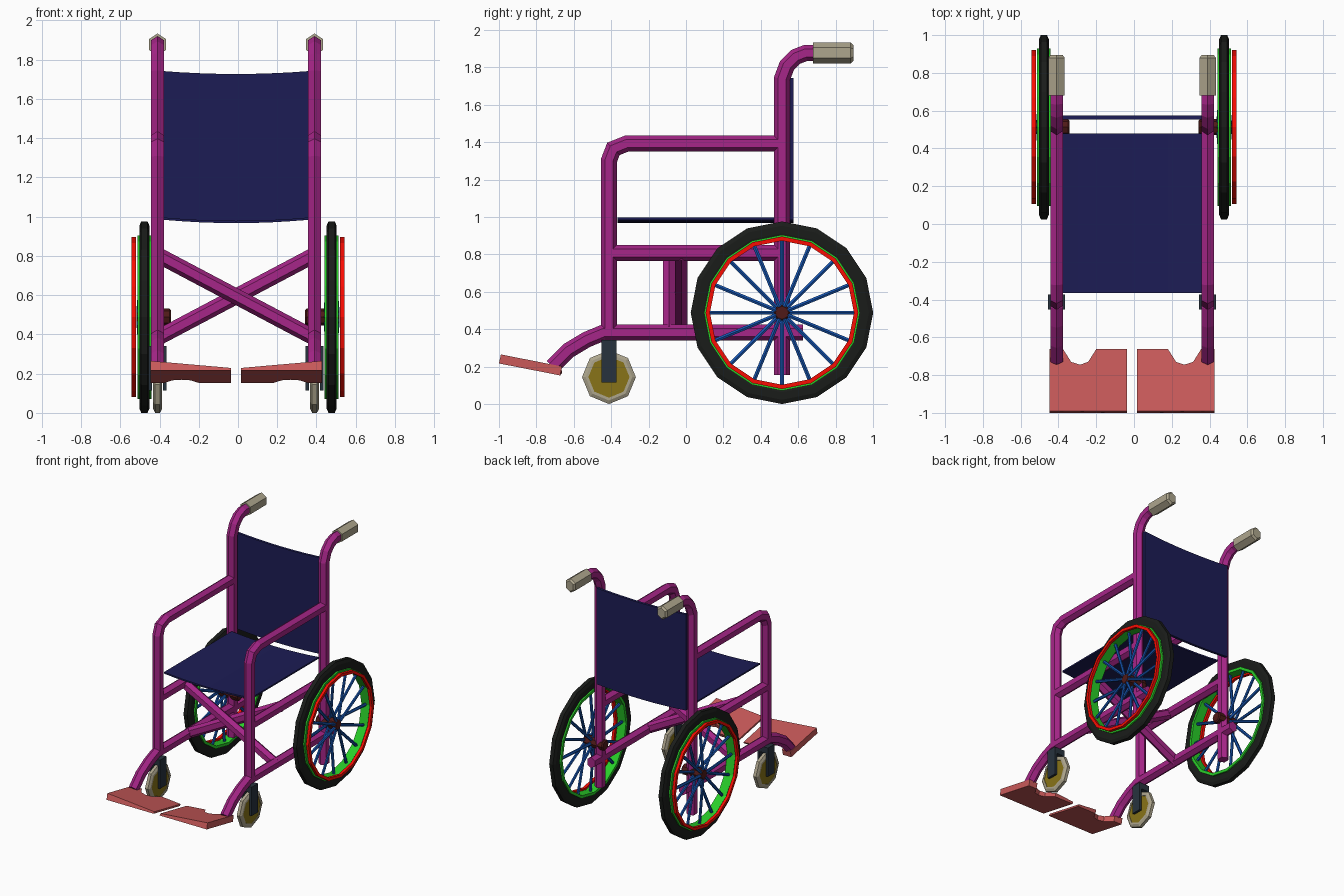
import bpy, bmesh
from math import sin, cos, pi, tau
from mathutils import Vector

if "Cube" in bpy.data.objects:
    bpy.data.objects.remove(bpy.data.objects["Cube"])

OFF = -0.01          # frame mirror plane
HALF = 0.40          # frame half width


def mat(name, rgb):
    m = bpy.data.materials.new(name)
    m.diffuse_color = [(c / 255) ** 2.2 for c in rgb] + [1]
    m.use_nodes = True
    m.node_tree.nodes["Principled BSDF"].inputs["Base Color"].default_value = m.diffuse_color
    return m


FRAME = mat("magenta", (165, 42, 135))
CLOTH = mat("navy", (34, 34, 86))
TYRE = mat("black", (32, 34, 32))
RIM = mat("green", (45, 205, 45))
RED = mat("red", (250, 20, 10))
SPOKE = mat("blue", (28, 85, 175))
HUB = mat("maroon", (80, 32, 30))
FORK = mat("slate", (44, 54, 64))
BEIGE = mat("beige", (172, 164, 140))
OLIVE = mat("olive", (135, 115, 30))
PLATE = mat("rose", (200, 90, 90))


def finish(bm, name, material):
    bmesh.ops.remove_doubles(bm, verts=bm.verts, dist=1e-5)
    bmesh.ops.recalc_face_normals(bm, faces=bm.faces)
    me = bpy.data.meshes.new(name)
    bm.to_mesh(me)
    bm.free()
    me.materials.append(material)
    ob = bpy.data.objects.new(name, me)
    bpy.context.collection.objects.link(ob)
    return ob


def bridge(bm, rings, caps=True, loop=False):
    n = len(rings[0])
    pairs = list(zip(rings, rings[1:])) + ([(rings[-1], rings[0])] if loop else [])
    for a, b in pairs:
        for i in range(n):
            bm.faces.new((a[i], a[(i + 1) % n], b[(i + 1) % n], b[i]))
    if caps:
        bm.faces.new(rings[0])
        bm.faces.new(rings[-1])


def sweep(bm, path, normal, r=0.043, w=0.033, n=6, scales=None):
    """Sweep an n-gon along a planar path with mitred bends."""
    pts, normal = [Vector(p) for p in path], Vector(normal)
    rings = []
    for i, p in enumerate(pts):
        d0 = (p - pts[i - 1]).normalized() if i else (pts[1] - p).normalized()
        d1 = (pts[i + 1] - p).normalized() if i < len(pts) - 1 else d0
        t = (d0 + d1).normalized()
        s = scales[i] if scales else 1
        side = t.cross(normal) * s / t.dot(d0)
        k = w / sin(pi / 3) if n == 6 else w
        rings.append([bm.verts.new(p + side * r * cos(tau * j / n) + normal * s * k * sin(tau * j / n))
                      for j in range(n)])
    bridge(bm, rings)


def tube(name, path, normal=(1, 0, 0), material=FRAME, **kw):
    bm = bmesh.new()
    sweep(bm, path, normal, **kw)
    return finish(bm, name, material)


def lathe(name, profile, centre, n, material):
    """Revolve a closed (radius, x) profile about the x axis."""
    bm = bmesh.new()
    rings = [[bm.verts.new((centre[0] + x, centre[1] + r * cos(tau * k / n), centre[2] + r * sin(tau * k / n)))
              for r, x in profile] for k in range(n)]
    if profile[0][0] == 0:
        for k in range(n):
            a, b = rings[k], rings[(k + 1) % n]
            for i in range(len(profile) - 1):
                bm.faces.new((a[i], a[i + 1], b[i + 1], b[i]))
    else:
        bridge(bm, rings, caps=False, loop=True)
    return finish(bm, name, material)


def disc(r, a, b, bev):
    return [(0, a), (r - bev, a), (r, a + bev), (r, b - bev), (r - bev, b), (0, b)]


def box(bm, lo, hi):
    v = [[bm.verts.new((x, y, z)) for x, y in
          ((lo[0], lo[1]), (hi[0], lo[1]), (hi[0], hi[1]), (lo[0], hi[1]))] for z in (lo[2], hi[2])]
    bridge(bm, v)


def sheet(name, half, sag, section):
    """Sagging cloth: a (y, z) section repeated across x."""
    bm = bmesh.new()
    rings = []
    for i in range(9):
        u = i / 4 - 1
        rings.append([bm.verts.new((OFF + u * half, y, z - sag * (1 - u * u))) for y, z in section])
    bridge(bm, rings)
    return finish(bm, name, CLOTH)


# Cloth seat and backrest
sheet("seat", 0.38, 0.018, [(-0.365, 0.985), (0.478, 0.985), (0.478, 0.997), (-0.365, 0.997)])
sheet("backrest", 0.39, 0.016, [(0.554, 0.985), (0.574, 0.985), (0.574, 1.743), (0.554, 1.743)])

# Folding cross braces
for name, s, y in (("cross_brace_front", 1, -0.09), ("cross_brace_back", -1, -0.025)):
    tube(name, [(OFF - s * HALF, y, 0.805), (OFF + s * HALF, y, 0.382)], (0, 1, 0), r=0.04)

for s, side in ((-1, "left"), (1, "right")):
    x = OFF + s * HALF

    # Side frame tubes
    def rail(name, yz, **kw):
        tube(f"{name}_{side}", [(x, y, z) for y, z in yz], **kw)

    rail("back_post", [(0.513, 0.155), (0.513, 1.738), (0.54, 1.81), (0.586, 1.856), (0.64, 1.877), (0.70, 1.877)])
    rail("armrest", [(-0.412, 0.36), (-0.412, 1.302), (-0.388, 1.364), (-0.316, 1.393), (0.513, 1.393)])
    rail("middle_rail", [(-0.412, 0.808), (0.513, 0.808)])
    rail("lower_rail", [(0.626, 0.382), (-0.44, 0.382), (-0.53, 0.345), (-0.63, 0.285), (-0.715, 0.2)])
    rail("hand_grip", [(0.68, 1.877), (0.88, 1.877), (0.895, 1.877)], material=BEIGE,
         r=0.056, w=0.043, scales=[1, 1, 0.75])

    # Wedge footplate with a notch for the tube
    bm = bmesh.new()
    outline = [(0.026, -0.99), (0.437, -0.99), (0.437, -0.663), (0.365, -0.663), (0.323, -0.73),
               (0.276, -0.745), (0.233, -0.73), (0.19, -0.663), (0.026, -0.663)]
    rings = [[], []]
    for px, py in outline:
        low = 0.217 - 0.196 * (py + 0.99)
        thick = 0.012 + 0.036 * (px - 0.026) / 0.411
        rings[0].append(bm.verts.new((OFF + s * px, py - 0.01, low)))
        rings[1].append(bm.verts.new((OFF + s * px, py, low + thick)))
    bridge(bm, rings)
    finish(bm, f"footplate_{side}", PLATE)

    # Caster wheel and fork
    c = (x, -0.412, 0.144)
    lathe(f"caster_tyre_{side}", [(0.11, -0.022), (0.125, -0.022), (0.144, -0.012), (0.144, 0.012),
                                  (0.125, 0.022), (0.11, 0.022)], c, 8, BEIGE)
    lathe(f"caster_hub_{side}", disc(0.114, -0.018, 0.018, 0.004), c, 8, OLIVE)
    bm = bmesh.new()
    for a, b in ((-0.045, -0.027), (0.027, 0.045)):
        box(bm, (x + a, -0.452, 0.115), (x + b, -0.372, 0.295))
    box(bm, (x - 0.045, -0.452, 0.295), (x + 0.045, -0.372, 0.342))
    finish(bm, f"caster_fork_{side}", FORK)

    # Big wheel: tyre, rim, push ring, hub
    wx = s * 0.477
    c = (wx, 0.513, 0.488)
    lathe(f"tyre_{side}", [(0.41, -0.022), (0.425, -0.026), (0.465, -0.026), (0.488, -0.016), (0.488, 0.016),
                           (0.465, 0.026), (0.425, 0.026), (0.41, 0.022)], c, 16, TYRE)
    lathe(f"wheel_rim_{side}", [(0.395, -0.036), (0.417, -0.036), (0.417, 0.036), (0.395, 0.036)], c, 16, RIM)
    ring = (s * 0.531, c[1], c[2])
    lathe(f"push_ring_{side}", [(0.385, -0.011), (0.408, -0.011), (0.408, 0.011), (0.385, 0.011)], ring, 16, RED)
    lathe(f"wheel_hub_{side}", disc(0.043, -0.088, 0.088, 0.008), (s * 0.43, c[1], c[2]), 8, HUB)

    # Sixteen spokes, laced alternately to either side of the hub
    bm = bmesh.new()
    for k in range(16):
        a = tau * k / 16
        d = Vector((0, cos(a), sin(a)))
        lean = Vector((0.03 if k % 2 else -0.03, 0, 0))
        sweep(bm, [Vector(c) + lean + d * 0.03, Vector(c) + d * 0.405],
              (0, -sin(a), cos(a)), r=0.011, w=0.0105)
    finish(bm, f"spokes_{side}", SPOKE)
